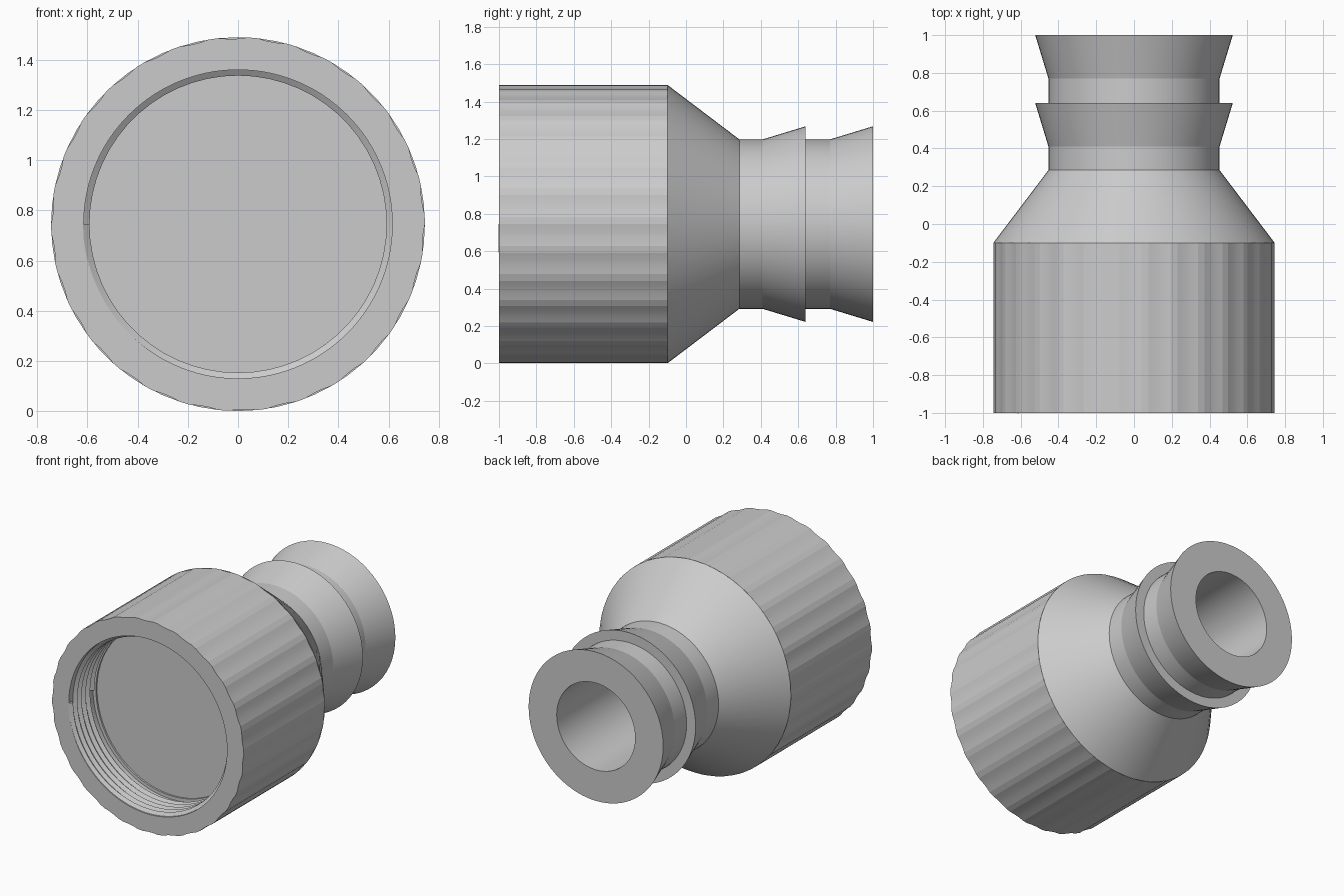
import bpy, bmesh, math
from mathutils import Vector

cube = bpy.data.objects.get("Cube")
if cube:
    bpy.data.objects.remove(cube, do_unlink=True)

R = 0.745          # cap radius, also the height of the axis
FLOOR = -0.72      # depth of the threaded socket

grey = bpy.data.materials.new("light_grey_plastic")
grey.use_nodes = True
grey.diffuse_color = (0.6, 0.6, 0.6, 1)
grey.node_tree.nodes["Principled BSDF"].inputs["Base Color"].default_value = (0.6, 0.6, 0.6, 1)


def polar(radius, angle, y):
    return Vector((radius * math.cos(angle), y, R + radius * math.sin(angle)))


def finish(name, bm, smooth=True):
    bmesh.ops.recalc_face_normals(bm, faces=bm.faces)
    mesh = bpy.data.meshes.new(name)
    bm.to_mesh(mesh)
    bm.free()
    mesh.materials.append(grey)
    obj = bpy.data.objects.new(name, mesh)
    bpy.context.collection.objects.link(obj)
    if smooth:
        bpy.ops.object.select_all(action="DESELECT")
        obj.select_set(True)
        bpy.context.view_layer.objects.active = obj
        bpy.ops.object.shade_smooth_by_angle(angle=math.radians(10))
    return obj


def loft(bm, rings, cap_ends=False, closed=True):
    """Join successive point rings with quads."""
    loops = [[bm.verts.new(p) for p in ring] for ring in rings]
    n = len(loops[0])
    for a, b in zip(loops, loops[1:]):
        for i in range(n if closed else n - 1):
            j = (i + 1) % n
            bm.faces.new((a[i], a[j], b[j], b[i]))
    if cap_ends:
        bm.faces.new(loops[0])
        bm.faces.new(loops[-1])
    return loops


def lathe(name, profile, segments=60, cap_ends=False):
    bm = bmesh.new()
    loft(bm, [[polar(r, math.tau * i / segments, y) for i in range(segments)]
              for r, y in profile], cap_ends)
    return finish(name, bm)


# Ribbed cap: shallow grip ribs outside, plain round socket inside
TEETH, STEPS = 30, 4
count = TEETH * STEPS
rib = [0.0, 0.0, -0.006, -0.006]


def rib_ring(y):
    return [polar(R + rib[i % STEPS], math.tau * i / count, y) for i in range(count)]


def round_ring(radius, y):
    return [polar(radius, math.tau * i / count, y) for i in range(count)]


bm = bmesh.new()
loft(bm, [rib_ring(-0.1), rib_ring(-1), round_ring(0.615, -1), round_ring(0.615, FLOOR)])
bm.faces.new([v for v in bm.verts if abs(v.co.y - FLOOR) < 1e-5])
finish("ribbed_cap", bm)

# Internal screw thread: a triangular ridge swept along a helix
bm = bmesh.new()
turns, pitch, per_turn = 5, 0.047, 60
sections = []
for i in range(turns * per_turn + 1):
    angle = math.pi + math.tau * i / per_turn
    y = -0.985 + pitch * i / per_turn
    sections.append([polar(0.618, angle, y - 0.018),
                     polar(0.592, angle, y),
                     polar(0.618, angle, y + 0.018)])
loft(bm, sections, cap_ends=True)
finish("screw_thread", bm)

# Seat ring around the socket floor
lathe("socket_seat", [(0.615, FLOOR - 0.012), (0.592, FLOOR - 0.012), (0.592, FLOOR)])

# Tapered shoulder, double barbed spigot and its bore
lathe("shoulder_and_barbs", [
    (R, -0.1), (0.453, 0.285), (0.453, 0.41), (0.523, 0.64), (0.453, 0.64),
    (0.453, 0.77), (0.523, 1.0), (0.305, 1.0), (0.305, -0.1)], cap_ends=True)
